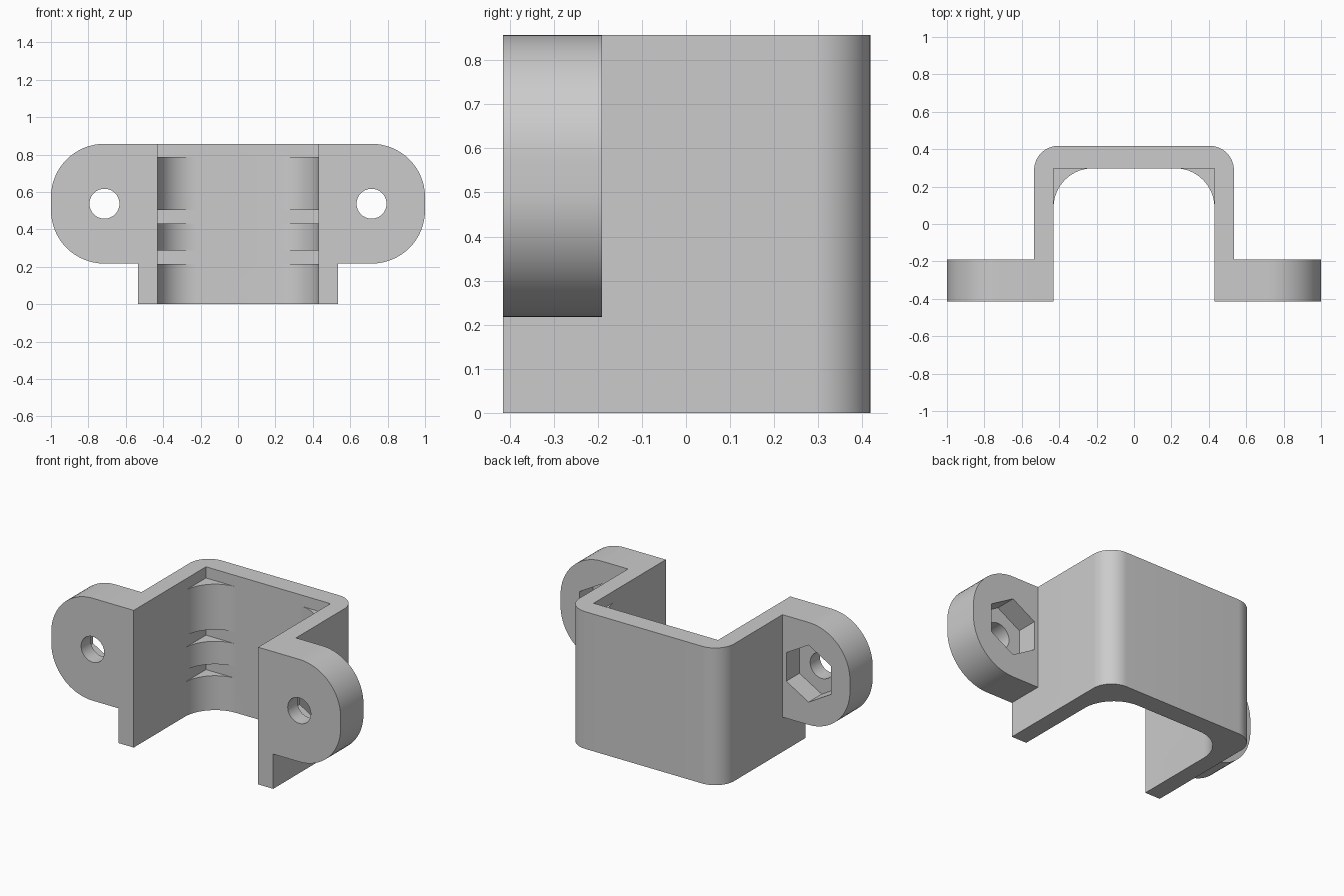
import bpy, bmesh
from math import sin, cos, pi, radians
from mathutils import Matrix

old = bpy.data.objects.get("Cube")
if old:
    bpy.data.objects.remove(old)

HEIGHT, FRONT, BACK = 0.857, -0.415, 0.418
EAR_BACK, EAR_LOW, EAR_RADIUS = -0.19, 0.217, 0.285
HOLE_X, HOLE_Z = 0.714, 0.537

grey = bpy.data.materials.new("light grey")
grey.use_nodes = True
grey.diffuse_color = (0.6, 0.6, 0.6, 1)
grey.node_tree.nodes["Principled BSDF"].inputs["Base Color"].default_value = (0.6, 0.6, 0.6, 1)


def arc(cx, cy, r, start, end, steps=16):
    angles = [radians(start + (end - start) * i / steps) for i in range(steps + 1)]
    return [(cx + r * cos(a), cy + r * sin(a)) for a in angles]


def loft(name, loops):
    """Join equal closed loops into a solid, with a cap at each end."""
    bm = bmesh.new()
    rings = [[bm.verts.new(p) for p in loop] for loop in loops]
    n = len(rings[0])
    for a, b in zip(rings, rings[1:]):
        for i in range(n):
            j = (i + 1) % n
            bm.faces.new((a[i], a[j], b[j], b[i]))
    bm.faces.new(rings[0][::-1])
    bm.faces.new(rings[-1])
    bmesh.ops.remove_doubles(bm, verts=bm.verts, dist=1e-5)
    bmesh.ops.recalc_face_normals(bm, faces=bm.faces)
    mesh = bpy.data.meshes.new(name)
    bm.to_mesh(mesh)
    bm.free()
    mesh.materials.append(grey)
    obj = bpy.data.objects.new(name, mesh)
    bpy.context.collection.objects.link(obj)
    return obj


def along_y(name, profile, y0, y1):
    return loft(name, [[(x, y, z) for x, z in profile] for y in (y0, y1)])


def combine(target, tool, operation):
    bpy.context.view_layer.objects.active = target
    mod = target.modifiers.new(operation.lower(), 'BOOLEAN')
    mod.operation, mod.object, mod.solver = operation, tool, 'EXACT'
    bpy.ops.object.modifier_apply(modifier=mod.name)
    bpy.data.objects.remove(tool)


# Outer block with rounded back corners
W, R = 0.534, 0.13
outline = ([(-W, FRONT), (W, FRONT)] + arc(W - R, BACK - R, R, 0, 90)
           + arc(R - W, BACK - R, R, 90, 180))
bracket = loft("bracket", [[(x, y, z) for x, y in outline] for z in (0, HEIGHT)])

# Mounting ears, made as one rounded bar across the front
r = EAR_RADIUS
ear = (arc(1 - r, EAR_LOW + r, r, -90, 0) + arc(1 - r, HEIGHT - r, r, 0, 90)
       + arc(r - 1, HEIGHT - r, r, 90, 180) + arc(r - 1, EAR_LOW + r, r, 180, 270))
combine(bracket, along_y("mounting_ears", ear, FRONT, EAR_BACK), 'UNION')


# Cavity: filleted back corners, opened to square corners at the strap slots
def cavity_loop(z, square):
    w, back, f = 0.43, 0.298, 0.21
    right = arc(w - f, back - f, f, 0, 90)
    if square:
        right[1:-1] = [(w, back)] * (len(right) - 2)
    left = [(-x, y) for x, y in reversed(right)]
    return [(x, y, z) for x, y in [(-w, FRONT - 0.2), (w, FRONT - 0.2)] + right + left]


levels = [-0.1, 0.215, 0.287, 0.43, 0.503, 0.787, 1.0]
loops = []
for i, (low, high) in enumerate(zip(levels, levels[1:])):
    loops += [cavity_loop(low, i % 2 == 1), cavity_loop(high, i % 2 == 1)]
combine(bracket, loft("cavity", loops), 'DIFFERENCE')

# Bolt holes and hexagonal nut pockets in both ears
for side in (-1, 1):
    hole = arc(side * HOLE_X, HOLE_Z, 0.08, 0, 360, 40)[:-1]
    combine(bracket, along_y("bolt_hole", hole, FRONT - 0.1, EAR_BACK + 0.1), 'DIFFERENCE')
    nut = arc(side * HOLE_X, HOLE_Z, 0.178, 30, 390, 6)[:-1]
    combine(bracket, along_y("nut_pocket", nut, EAR_BACK - 0.13, EAR_BACK + 0.1), 'DIFFERENCE')

# Smooth curves, sharp edges
bpy.ops.object.select_all(action='DESELECT')
bracket.select_set(True)
bpy.context.view_layer.objects.active = bracket
bpy.ops.object.shade_smooth_by_angle(angle=radians(30))
